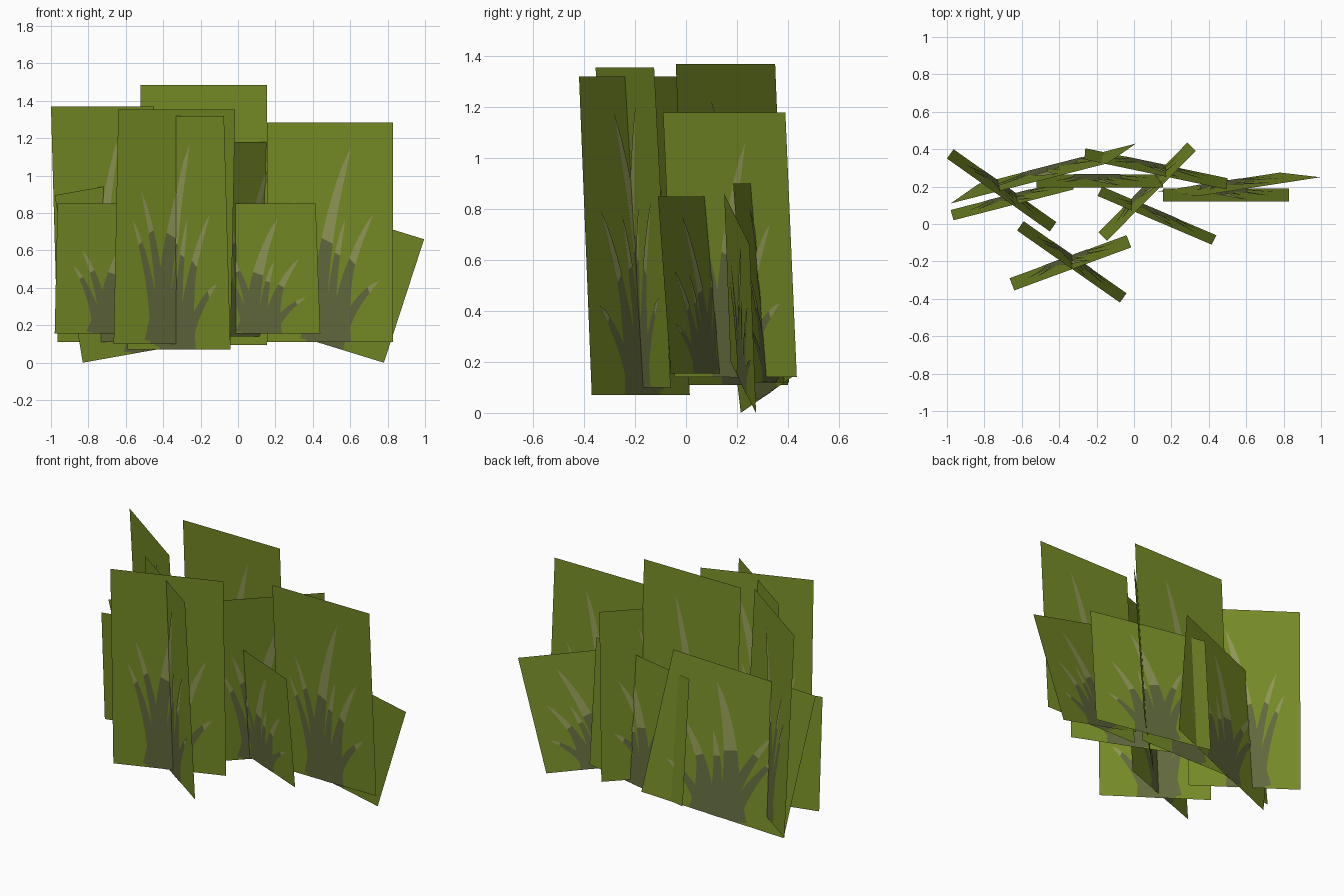
import bpy
from mathutils import Vector

if "Cube" in bpy.data.objects:
    bpy.data.objects.remove(bpy.data.objects["Cube"])


def material(name, rgb):
    """Flat colour given as sRGB 0-255, stored linear."""
    m = bpy.data.materials.new(name)
    lin = [(c / 255 / 12.92) if c < 10 else ((c / 255 + 0.055) / 1.055) ** 2.4 for c in rgb]
    m.diffuse_color = (*lin, 1)
    m.use_nodes = True
    m.node_tree.nodes["Principled BSDF"].inputs["Base Color"].default_value = m.diffuse_color
    return m


MATS = [material("olive_card", (118, 140, 38)),
        material("blade_base", (98, 106, 62)),
        material("blade_tip", (146, 153, 88))]

# Painted blades in card space (u across, v up):
# start, bend, tip, width, height where the pale tip begins
BLADES = [
    ((0.40, 0.00), (0.42, 0.48), (0.665, 0.885), 0.14, 0.42),
    ((0.53, 0.00), (0.60, 0.33), (0.84, 0.58), 0.10, 0.38),
    ((0.42, 0.00), (0.38, 0.38), (0.21, 0.65), 0.09, 0.50),
    ((0.58, 0.00), (0.66, 0.18), (0.89, 0.28), 0.08, 0.23),
    ((0.36, 0.00), (0.33, 0.28), (0.14, 0.53), 0.09, 0.45),
    ((0.50, 0.00), (0.50, 0.30), (0.62, 0.56), 0.09, 0.38),
    ((0.62, 0.00), (0.60, 0.25), (0.73, 0.46), 0.09, 0.40),
    ((0.32, 0.00), (0.37, 0.15), (0.40, 0.34), 0.12, 0.90),
]
STEPS = 10


def blade_quads(start, bend, tip, width, split):
    """Tapering strip along a curve, as (corners, material index)."""
    a, b, c = Vector(start), Vector(bend), Vector(tip)
    rows = []
    for i in range(STEPS + 1):
        t = i / STEPS
        p = a * (1 - t) ** 2 + b * 2 * t * (1 - t) + c * t * t
        d = ((b - a) * (1 - t) + (c - b) * t).normalized()
        side = Vector((d.y, -d.x)) * width * 0.5 * (1 - t) ** 0.6
        l, r = p - side, p + side
        l.y, r.y = max(l.y, 0), max(r.y, 0)
        rows.append((l, r, p.y))
    for (l0, r0, v0), (l1, r1, v1) in zip(rows, rows[1:]):
        yield (l0, r0, r1, l1), 2 if (v0 + v1) / 2 > split else 1


def grass_card(name, bl, br, tl):
    bl, br, tl = Vector(bl), Vector(br), Vector(tl)
    across, up = br - bl, tl - bl
    n = across.cross(up).normalized()
    verts, faces, idx = [], [], []

    def add(corners, mat, off=0.0):
        k = len(verts)
        verts.extend(bl + across * u + up * v + n * off for u, v in corners)
        f = list(range(k, k + 4))
        faces.append(f if off >= 0 else f[::-1])
        idx.append(mat)

    add([(0, 0), (1, 0), (1, 1), (0, 1)], 0)
    for blade in BLADES:
        for corners, mat in blade_quads(*blade):
            for s in (1, -1):
                add(corners, mat, s * (0.002 if mat == 1 else 0.0035))
    me = bpy.data.meshes.new(name)
    me.from_pydata(verts, [], faces)
    for m in MATS:
        me.materials.append(m)
    me.polygons.foreach_set("material_index", idx)
    me.update()
    bpy.context.collection.objects.link(bpy.data.objects.new(name, me))


# Cards: bottom left, bottom right, top left corner
CARDS = {
    "front_clump_card_a": ((-.59, .015, .07), (-.04, -.37, .07), (-.625, -.035, 1.32)),
    "front_clump_card_b": ((-.665, -.29, .10), (-.04, -.06, .10), (-.64, -.355, 1.355)),
    "middle_clump_short_card": ((-.17, .20, .155), (.44, -.06, .155), (-.195, .15, .85)),
    "middle_clump_tall_card": ((-.19, -.045, .14), (.285, .435, .14), (-.145, -.09, 1.18)),
    "left_clump_tall_card": ((-.965, .40, .11), (-.415, .01, .11), (-1.0, .35, 1.37)),
    "left_clump_short_card": ((-.98, .075, .155), (-.337, .24, .155), (-.965, .02, .85)),
    "back_tall_card": ((-.52, .265, .095), (.155, .265, .095), (-.52, .195, 1.485)),
    "right_tall_card": ((.155, .19, .11), (.83, .19, .11), (.155, .12, 1.285)),
    "back_short_card": ((-.26, .405, .12), (.50, .245, .12), (-.265, .345, .90)),
    "left_leaning_card": ((-.83, .215, 0), (.01, .43, .15), (-.98, .11, .895)),
    "right_leaning_card": ((.13, .175, .20), (.78, .275, 0), (.345, .15, .86)),
}
for name, corners in CARDS.items():
    grass_card(name, *corners)
